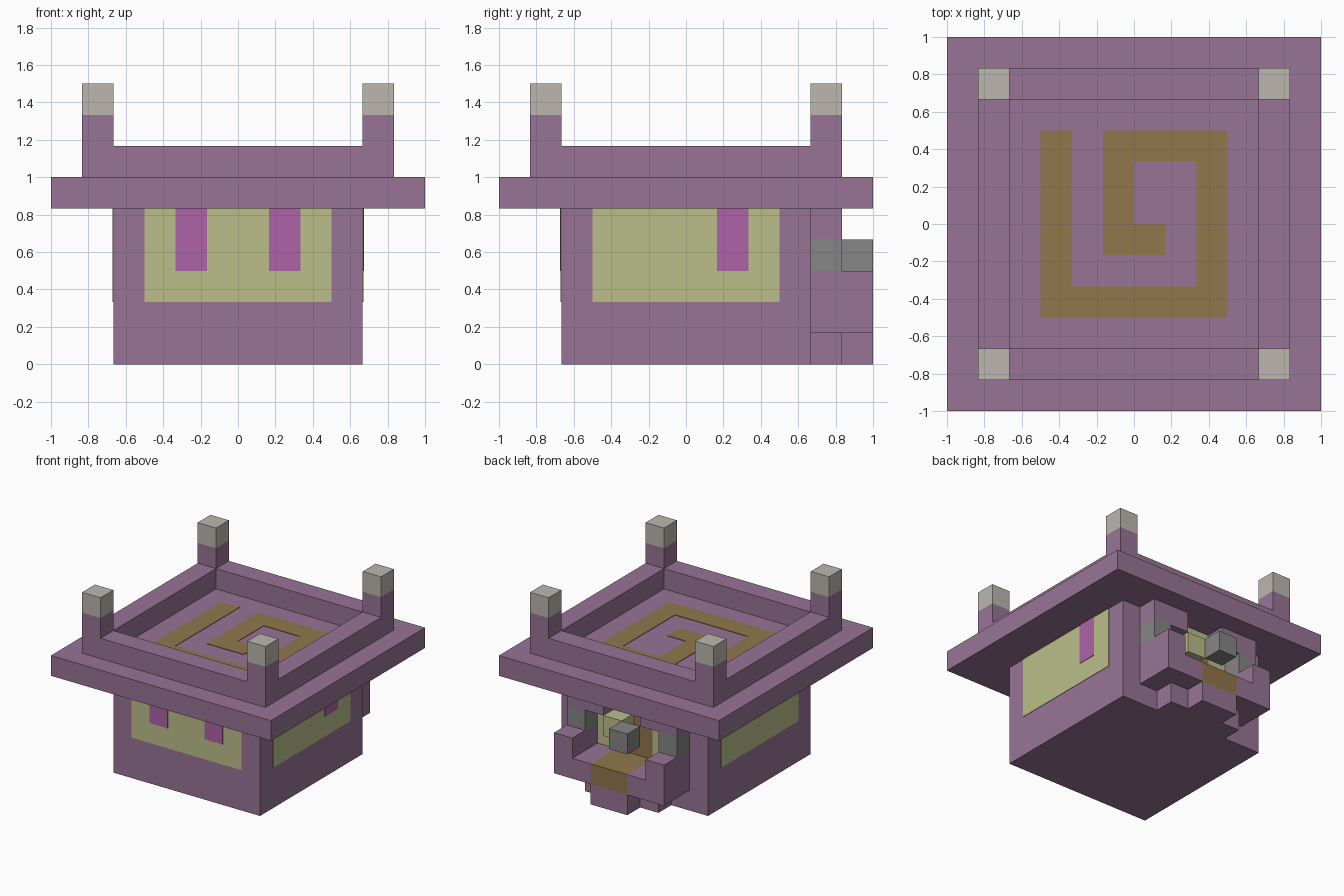
import bpy
from mathutils import Vector

old = bpy.data.objects.get("Cube")
if old:
    bpy.data.objects.remove(old, do_unlink=True)

U = 1 / 6        # one block
T = 0.024        # painted plate thickness, in blocks


def material(name, rgb):
    linear = [((c / 255 + 0.055) / 1.055) ** 2.4 for c in rgb] + [1]
    m = bpy.data.materials.new(name)
    m.use_nodes = True
    m.diffuse_color = linear
    m.node_tree.nodes["Principled BSDF"].inputs["Base Color"].default_value = linear
    return m


purple = material("purple", (152, 116, 150))
yellow = material("pale_yellow", (187, 190, 138))
magenta = material("magenta", (175, 98, 168))
brown = material("brown", (145, 118, 75))
beige = material("beige_grey", (188, 183, 175))
grey = material("grey", (134, 134, 134))


def box(name, mat, x, y, z):
    """Box spanning the given ranges, measured in blocks."""
    lo, hi = Vector((x[0], y[0], z[0])) * U, Vector((x[1], y[1], z[1])) * U
    size, mid = hi - lo, (hi + lo) / 2
    bpy.ops.mesh.primitive_cube_add(size=1, location=mid)
    ob = bpy.context.object
    ob.name = name
    for v in ob.data.vertices:
        v.co = Vector(a * b for a, b in zip(v.co, size))
    ob.data.materials.append(mat)
    return ob


# Main body and roof
box("body", purple, (-4, 4), (-4, 4), (0, 5))
box("roof_slab", purple, (-6, 6), (-6, 6), (5, 6))

# Roof rim, corner posts and tips
for s in (-1, 1):
    a, b = sorted((4 * s, 5 * s))
    box("rim_long", purple, (-5, 5), (a, b), (6, 7))
    box("rim_short", purple, (a, b), (-4, 4), (6, 7))
    for t in (-1, 1):
        c, d = sorted((4 * t, 5 * t))
        box("corner_post", purple, (a, b), (c, d), (7, 8))
        box("post_tip", beige, (a, b), (c, d), (8, 9))

# Spiral painted on the roof
spiral = [((-3, -2), (-2, 3)), ((-3, 3), (-3, -2)), ((2, 3), (-2, 3)),
          ((-1, 2), (2, 3)), ((-1, 0), (-1, 2)), ((0, 1), (-1, 0))]
for x, y in spiral:
    box("roof_spiral", brown, x, y, (6, 6 + T))

# Window panels and drips
box("front_window", yellow, (-3, 3), (-4 - T, -4), (2, 5))
box("left_window", yellow, (4, 4 + T), (-3, 3), (2, 5))
box("right_window", yellow, (-4 - T, -4), (-3, 3), (2, 5))
for x in ((-2, -1), (1, 2)):
    box("front_drip", magenta, x, (-4 - 2 * T, -4), (3, 5))
box("left_drip", magenta, (4, 4 + 2 * T), (1, 2), (3, 5))

# Back doorway: wall panel, inner stripe
box("back_panel", yellow, (-2, 2), (4, 4 + T), (2, 5))
box("back_stripe", brown, (-1, 1), (4, 4 + 2 * T), (2, 4))

# Door frame, mirrored on both sides
for s in (-1, 1):
    outer = sorted((2 * s, 3 * s))
    box("side_wall", purple, outer, (4, 6), (1, 3))
    box("side_lamp", grey, outer, (4, 5), (3, 4))
    box("lintel", purple, sorted((s, 3 * s)), (4, 5), (4, 5))
    box("porch_floor", purple, sorted((s, 2 * s)), (4, 6), (1, 2))

# Path through the porch and the steps below
box("porch_path", brown, (-1, 1), (4, 6), (1, 2))
box("wide_foot", purple, (-2, 2), (4, 5), (0, 1))
box("narrow_foot", purple, (-1, 1), (5, 6), (0, 1))

# Small blocks in the doorway
box("yellow_block", yellow, (0, 1), (4, 5), (3, 4))
box("grey_block", grey, (-1, 0), (5, 6), (3, 4))
